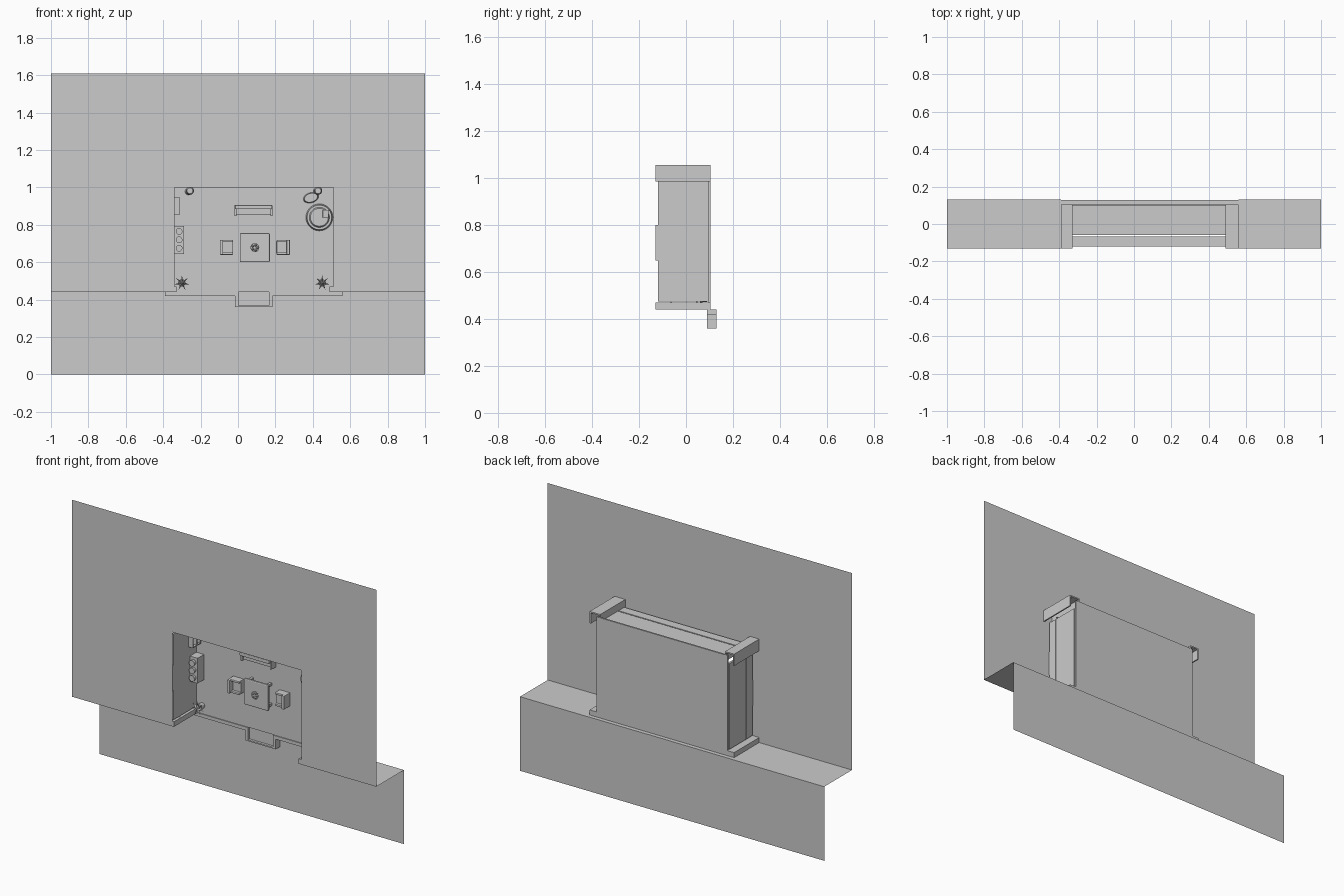
import bpy, bmesh, math
from mathutils import Matrix, Vector

cube = bpy.data.objects.get("Cube")
if cube:
    bpy.data.objects.remove(cube)

grey = bpy.data.materials.new("plain_grey")
grey.use_nodes = True
COLOUR = (0.6, 0.6, 0.6, 1)
grey.diffuse_color = COLOUR
grey.node_tree.nodes["Principled BSDF"].inputs["Base Color"].default_value = COLOUR


def finish(name, bm):
    mesh = bpy.data.meshes.new(name)
    bm.to_mesh(mesh)
    bm.free()
    mesh.materials.append(grey)
    ob = bpy.data.objects.new(name, mesh)
    bpy.context.collection.objects.link(ob)
    return ob


def sheet(name, points):
    bm = bmesh.new()
    bm.faces.new([bm.verts.new(p) for p in points])
    return finish(name, bm)


def box(name, x, y, z, bevel=0):
    bm = bmesh.new()
    lo, hi = Vector((x[0], y[0], z[0])), Vector((x[1], y[1], z[1]))
    bmesh.ops.create_cube(bm, size=1, matrix=Matrix.Translation((lo + hi) / 2)
                          @ Matrix.Diagonal((hi - lo).to_4d()))
    ob = finish(name, bm)
    if bevel:
        mod = ob.modifiers.new("rounded", "BEVEL")
        mod.width, mod.segments = bevel, 2
    return ob


def disc(name, x, z, y, r, r_top=None, sides=20, stretch=1, turn=0):
    # Round part standing on the upright room floor, axis along y
    bm = bmesh.new()
    top = r if r_top is None else r_top
    spin = Matrix.Rotation(turn, 4, 'Y') @ Matrix.Diagonal((1, 1, stretch, 1))
    bmesh.ops.create_cone(bm, cap_ends=True, segments=sides, radius1=r, radius2=top,
                          depth=y[1] - y[0],
                          matrix=Matrix.Translation((x, sum(y) / 2, z)) @ spin
                          @ Matrix.Rotation(math.pi / 2, 4, 'X'))
    return finish(name, bm)


# Large backdrop: facade with a room opening, step and lower apron
L, R, TOP = -0.34, 0.51, 1.0
BASE, FRONT, BACK = 0.44, -0.13, 0.13
outline = [(-1, BASE), (L, BASE), (L, TOP), (R, TOP), (R, BASE), (1, BASE), (1, 1.61), (-1, 1.61)]
sheet("facade", [(x, FRONT, z) for x, z in outline])
for side, a, b in (("right", -1, -0.39), ("left", 0.56, 1)):
    sheet("step_" + side, [(a, FRONT, BASE), (b, FRONT, BASE), (b, BACK, BASE), (a, BACK, BASE)])
sheet("lower_apron", [(-1, BACK, 0), (1, BACK, 0), (1, BACK, BASE), (-1, BACK, BASE)])

# Room shell: floor slab, wall panels and upper wall strips
FLOOR = 0.095
box("room_floor", (-0.345, 0.515), (FLOOR, 0.105), (BASE, 1.035))
for part, y in (("panel", (-0.06, 0.095)), ("strip", (-0.12, -0.067))):
    box("far_wall_" + part, (-0.33, 0.49), y, (TOP, 1.012))
    box("right_wall_" + part, (-0.352, L), y, (0.475, 0.985))
    box("left_wall_" + part, (R, 0.522), y, (0.475, 0.985))
for side, x in (("right", (-0.348, L)), ("left", (R, 0.518))):
    box("window_rail_" + side, x, (-0.067, -0.06), (BASE, TOP))
    box("window_pier_" + side, x, (FRONT, -0.06), (0.65, 0.8))

# Corner brackets and foot ledges
for side, outer, inner in (("right", -0.39, -0.33), ("left", 0.56, 0.49)):
    span = sorted((outer, inner))
    edge = sorted((outer, outer + math.copysign(0.008, inner - outer)))
    box("bracket_top_" + side, span, (FRONT, 0.105), (1.047, 1.055))
    box("bracket_side_" + side, edge, (FRONT, 0.105), (0.985, 1.055))
    box("bracket_inner_" + side, sorted((inner, inner + math.copysign(0.006, outer - inner))),
        (FRONT, 0.105), (TOP, 1.055))
    box("foot_ledge_" + side, span, (FRONT, 0.105), (BASE, 0.47))

# Curb and entrance bay
CURB = (0.09, 0.129)
box("curb_right", (-0.39, -0.015), CURB, (0.42, BASE))
box("curb_left", (0.185, 0.56), CURB, (0.42, BASE))
box("bay_side_right", (-0.015, 0.003), CURB, (0.36, BASE))
box("bay_side_left", (0.167, 0.185), CURB, (0.36, BASE))
box("bay_sill", (-0.015, 0.185), CURB, (0.36, 0.368))
box("bay_floor", (0, 0.17), (0.105, 0.128), (0.36, BASE))

# Dining table with centrepiece
TX, TZ = 0.09, 0.678
box("table_top", (0.01, 0.17), (0.04, 0.055), (0.6, 0.756), 0.006)
for i in (-1, 1):
    for j in (-1, 1):
        cx, cz = TX + i * 0.06, TZ + j * 0.06
        box("table_leg", (cx - 0.007, cx + 0.007), (0.055, FLOOR), (cz - 0.007, cz + 0.007))
disc("centrepiece_bowl", TX, TZ, (0.03, 0.04), 0.016, 0.024, 12)
for k in range(5):
    a = k * math.tau / 5
    disc("centrepiece_leaf", TX + 0.014 * math.cos(a), TZ + 0.014 * math.sin(a),
         (0.022, 0.032), 0.009, 0.002, 6)

# Armchairs facing the table
for s in (-1, 1):
    def across(a, b):
        return sorted((TX + s * a, TX + s * b))
    box("chair_seat", across(0.117, 0.182), (0.065, FLOOR), (0.645, 0.715), 0.003)
    box("chair_back", across(0.17, 0.187), (0.035, FLOOR), (0.64, 0.72), 0.003)
    for z in (0.64, 0.708):
        box("chair_arm", across(0.117, 0.18), (0.05, FLOOR), (z, z + 0.012), 0.003)

# Sofa by the far wall
box("sofa_seat", (-0.015, 0.18), (0.065, FLOOR), (0.852, 0.89), 0.003)
box("sofa_back", (-0.015, 0.18), (0.035, FLOOR), (0.885, 0.905), 0.003)
for x in (-0.02, 0.173):
    box("sofa_arm", (x, x + 0.012), (0.05, FLOOR), (0.847, 0.905), 0.003)

# Counter with pots, and wall shelf
box("counter", (-0.34, -0.29), (0.035, FLOOR), (0.645, 0.795))
for z in (0.675, 0.72, 0.765):
    disc("counter_pot", -0.315, z, (0.015, 0.035), 0.015, 0.018, 14)
box("wall_shelf_back", (-0.34, -0.333), (0.02, FLOOR), (0.855, 0.945))
for y in (0.02, 0.055, 0.088):
    box("wall_shelf_board", (-0.333, -0.31), (y, y + 0.007), (0.855, 0.945))
for z in (0.855, 0.94):
    box("wall_shelf_end", (-0.333, -0.31), (0.02, FLOOR), (z, z + 0.005))

# Round lounge seat, cushion and stools
disc("lounge_base", 0.435, 0.84, (0.06, FLOOR), 0.072, 0.066, 28)
disc("lounge_cushion", 0.435, 0.84, (0.05, 0.06), 0.054, 0.048, 28)
box("lounge_pillow", (0.452, 0.485), (0.035, 0.05), (0.838, 0.88), 0.005)
disc("oval_stool", 0.39, 0.945, (0.06, FLOOR), 0.042, 0.036, 20, 0.65, -0.3)
for x in (-0.265, 0.42):
    disc("floor_lamp_base", x, 0.978, (0.05, FLOOR), 0.018, 0.012, 14)
    disc("floor_lamp_shade", x + 0.008, 0.982, (0.025, 0.05), 0.022, 0.016, 14)

# Potted plants with star shaped foliage
for x in (-0.3, 0.45):
    disc("plant_pot", x, 0.49, (0.06, FLOOR), 0.016, 0.02, 12)
    bm = bmesh.new()
    tip = bm.verts.new((x, 0.035, 0.49))
    ring = []
    for k in range(14):
        r = 0.012 if k % 2 else 0.042
        a = k * math.tau / 14
        ring.append(bm.verts.new((x + r * math.sin(a), 0.05, 0.49 + r * math.cos(a))))
    for k in range(14):
        bm.faces.new((tip, ring[k], ring[k - 1]))
    finish("plant_leaves", bm)
